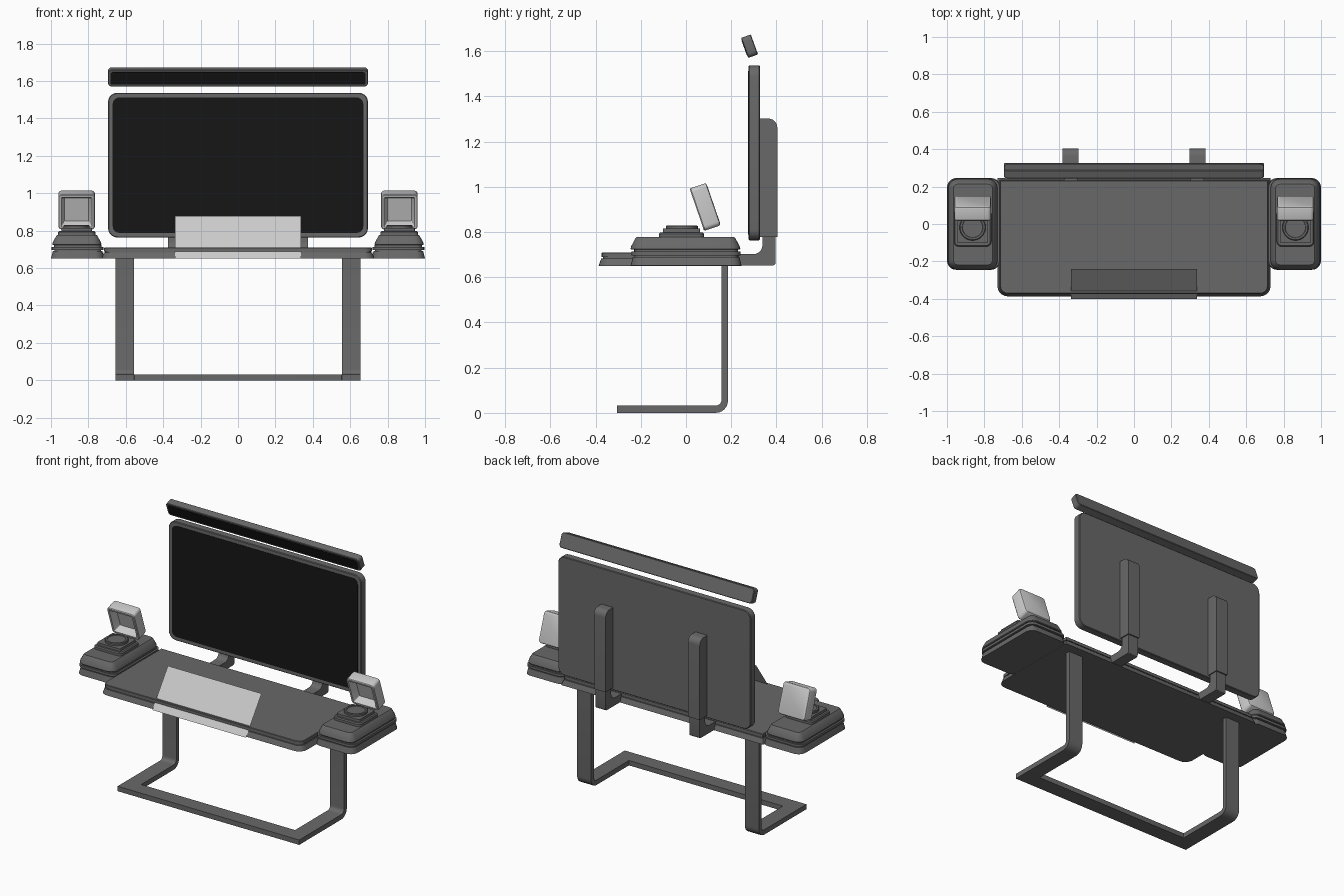
import bpy, bmesh, math
from mathutils import Matrix

if "Cube" in bpy.data.objects:
    bpy.data.objects.remove(bpy.data.objects["Cube"])


def material(name, v):
    m = bpy.data.materials.new(name)
    m.diffuse_color = (v, v, v, 1)
    m.use_nodes = True
    m.node_tree.nodes["Principled BSDF"].inputs["Base Color"].default_value = m.diffuse_color
    return m


DARK = material("dark_grey", 0.14)
LIGHT = material("light_grey", 0.55)
BLACK = material("screen_black", 0.008)


def finish(name, bm, mat, matrix=None):
    bmesh.ops.recalc_face_normals(bm, faces=bm.faces)
    if matrix:
        bm.transform(matrix)
    me = bpy.data.meshes.new(name)
    bm.to_mesh(me)
    bm.free()
    ob = bpy.data.objects.new(name, me)
    bpy.context.collection.objects.link(ob)
    me.materials.append(mat)
    bpy.ops.object.select_all(action='DESELECT')
    ob.select_set(True)
    bpy.context.view_layer.objects.active = ob
    bpy.ops.object.shade_smooth_by_angle(angle=math.radians(30))
    return ob


def ring(x0, x1, y0, y1, rf, rb, z, n=5):
    """Rounded rectangle; rf / rb are the radii at low y / high y."""
    pts = []
    for cx, cy, r, a0 in ((x1 - rb, y1 - rb, rb, 0), (x0 + rb, y1 - rb, rb, 90),
                          (x0 + rf, y0 + rf, rf, 180), (x1 - rf, y0 + rf, rf, 270)):
        for i in range(n + 1):
            a = math.radians(a0 + 90 * i / n)
            pts.append((cx + r * math.cos(a), cy + r * math.sin(a), z))
    return pts


def loft(name, rings, mat=DARK, matrix=None):
    bm = bmesh.new()
    loops = [[bm.verts.new(p) for p in r] for r in rings]
    for a, b in zip(loops, loops[1:]):
        for i in range(len(a)):
            j = (i + 1) % len(a)
            bm.faces.new((a[i], a[j], b[j], b[i]))
    bm.faces.new(loops[0][::-1])
    bm.faces.new(loops[-1])
    return finish(name, bm, mat, matrix)


def slab(name, box, r, levels, mat=DARK, matrix=None, rb=None):
    """Stack of rounded rectangles; levels are (inset, height)."""
    x0, x1, y0, y1 = box
    rb = r if rb is None else rb
    return loft(name, [ring(x0 + d, x1 - d, y0 + d, y1 - d, max(r - d, 0.004),
                            max(rb - d, 0.004), z) for d, z in levels], mat, matrix)


def extrude_x(name, profile, x0, x1, mat=DARK):
    return loft(name, [[(x, y, z) for y, z in profile] for x in (x0, x1)], mat)


def arc(cy, cz, r, a0, a1, n=6):
    return [(cy + r * math.cos(math.radians(a0 + (a1 - a0) * i / n)),
             cz + r * math.sin(math.radians(a0 + (a1 - a0) * i / n))) for i in range(n + 1)]


def facing(x, y, z, lean=0):
    """Local xy becomes the xz plane, local +z the front; lean tips it forward."""
    return Matrix.Translation((x, y, z)) @ Matrix.Rotation(math.radians(90 + lean), 4, 'X')


# Desk: flared under-slab, recessed gap, top plate
slab("desk_top", (-0.73, 0.73, -0.387, 0.246), 0.055,
     [(0, 0.65), (0.012, 0.683), (0.02, 0.683), (0.02, 0.689), (0.014, 0.689),
      (0.014, 0.707), (0.017, 0.71)], rb=0.004)

# Monitor and its screen
slab("monitor", (-0.695, 0.695, -0.387, 0.387), 0.05,
     [(0.004, -0.025), (0, -0.021), (0, 0.021), (0.004, 0.025)], matrix=facing(0, 0.302, 1.15))
slab("monitor_screen", (-0.67, 0.67, -0.362, 0.362), 0.035,
     [(0, 0), (0, 0.005)], BLACK, facing(0, 0.28, 1.15))

# Tilted bar above the monitor
bar = facing(0, 0.281, 1.622, 20)
slab("light_bar", (-0.695, 0.695, -0.047, 0.047), 0.02,
     [(0.003, -0.023), (0, -0.02), (0, 0.02), (0.003, 0.023)], matrix=bar)
slab("light_bar_panel", (-0.683, 0.683, -0.035, 0.035), 0.012,
     [(0, 0.02), (0, 0.025)], BLACK, bar)

# Slanted sheet at the desk front
bm = bmesh.new()
bm.faces.new([bm.verts.new(p) for p in ((-0.338, -0.40, 0.65), (0.338, -0.40, 0.65),
                                        (0.338, -0.24, 0.877), (-0.338, -0.24, 0.877))])
finish("slanted_sheet", bm, LIGHT)

# Front bar of the floor frame
slab("foot_front_bar", (-0.556, 0.556, -0.305, -0.205), 0.004, [(0, 0), (0, 0.032)])

leg = ([(-0.305, 0.0)] + arc(0.131, 0.055, 0.055, -90, 0) + [(0.186, 0.655), (0.157, 0.655)]
       + arc(0.131, 0.058, 0.026, 0, -90) + [(-0.305, 0.032)])
bracket = ([(0.22, 0.652)] + arc(0.384, 0.664, 0.012, -90, 0, 3) + [(0.396, 0.79), (0.338, 0.79)]
           + arc(0.298, 0.742, 0.04, 0, -90) + [(0.22, 0.702)])
arm = [(0.322, 0.778), (0.404, 0.778)] + arc(0.364, 1.262, 0.04, 0, 90) + [(0.322, 1.302)]

for s, side in ((-1, "left"), (1, "right")):
    def span(a, b):
        return tuple(sorted((s * a, s * b)))

    # Legs, desk-to-monitor brackets and back arms
    extrude_x(side + "_leg", leg, *span(0.555, 0.655))
    extrude_x(side + "_bracket", bracket, *span(0.303, 0.375))
    extrude_x(side + "_monitor_arm", arm, *span(0.297, 0.382))

    # Side pod in stepped layers
    slab(side + "_pod_base", span(0.715, 1.0) + (-0.245, 0.246), 0.05,
         [(0, 0.651), (0.01, 0.69), (0.018, 0.69), (0.018, 0.697), (0.004, 0.697),
          (0.004, 0.713), (0.016, 0.713), (0.016, 0.722)])
    slab(side + "_pod_top", span(0.73, 0.993) + (-0.245, 0.24), 0.05,
         [(0.004, 0.722), (0, 0.726), (0.003, 0.738), (0.022, 0.773), (0.027, 0.777)])

    # Dial mount and round dial
    slab(side + "_dial_mount", span(0.763, 0.963) + (-0.12, 0.08), 0.025,
         [(0, 0.776), (0, 0.792), (0.006, 0.798), (0.018, 0.798), (0.018, 0.815)])
    cx = s * 0.863
    loft(side + "_dial", [ring(cx - r, cx + r, -0.018 - r, -0.018 + r, r, r, z, 8)
                          for r, z in ((0.07, 0.81), (0.07, 0.826), (0.066, 0.829),
                                       (0.056, 0.829), (0.054, 0.825))])

    # Forward-leaning block with a recessed front
    slab(side + "_tilted_block", (-0.098, 0.098, -0.099, 0.099), 0.02,
         [(0.01, -0.039), (0.003, -0.036), (0, -0.03), (0, 0.034), (0.004, 0.039),
          (0.016, 0.039), (0.034, -0.006)], LIGHT, facing(cx, 0.085, 0.911, 19))
